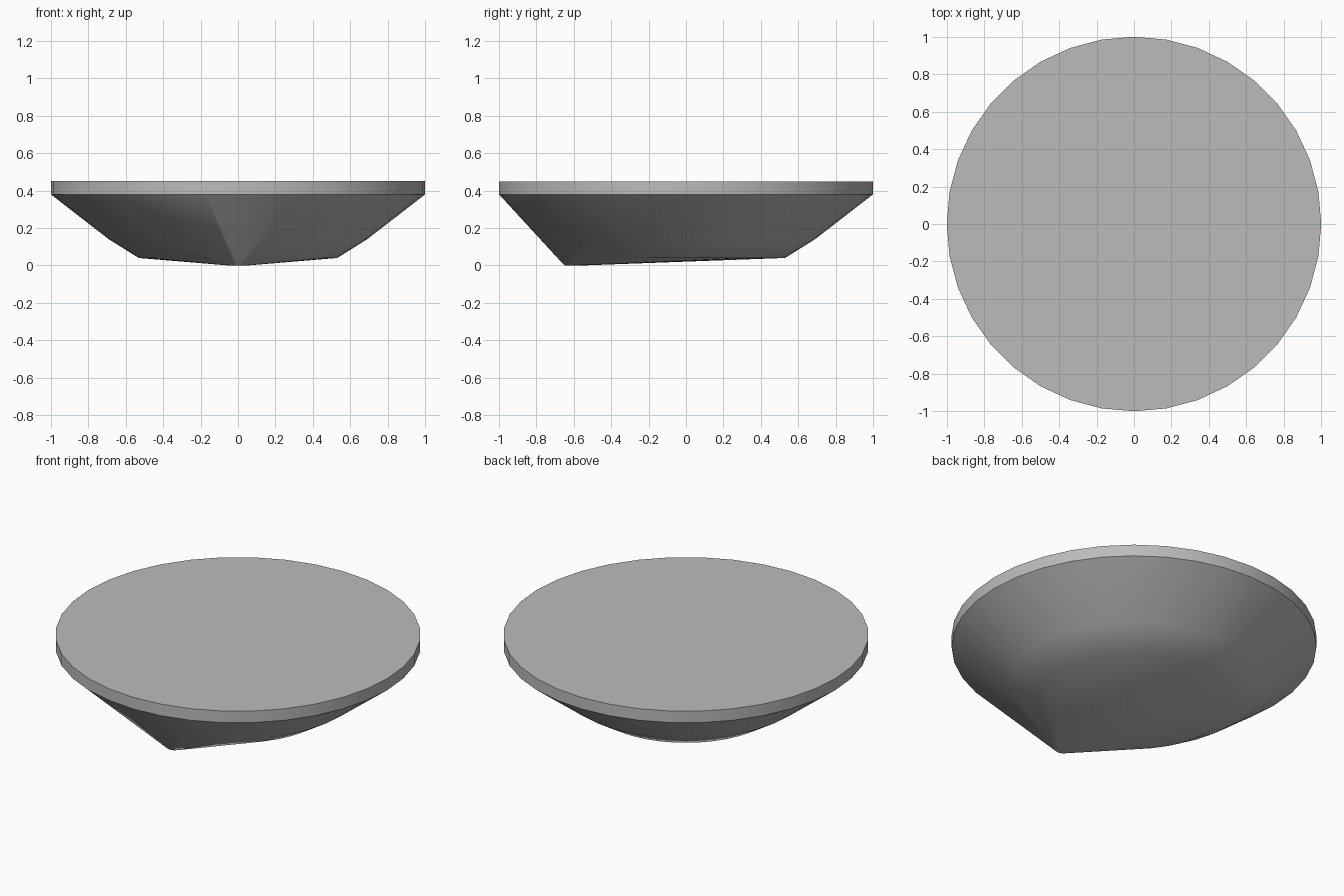
import bpy
import bmesh
from math import cos, sin, tau, radians

cube = bpy.data.objects.get("Cube")
if cube:
    bpy.data.objects.remove(cube, do_unlink=True)

grey = bpy.data.materials.new("plain grey")
grey.use_nodes = True
colour = (0.5, 0.5, 0.5, 1)
grey.diffuse_color = colour
grey.node_tree.nodes["Principled BSDF"].inputs["Base Color"].default_value = colour


def ring(bm, radius, z, y=0, sides=36):
    for i in range(sides):
        a = tau * i / sides
        bm.verts.new((radius * cos(a), y + radius * sin(a), z))


# Shallow solid bowl: rim, sloping side, base and a low round heel at the front,
# wrapped in one convex skin
bm = bmesh.new()
for radius, z in ((1, 0.45), (1, 0.38), (0.69, 0.14), (0.53, 0.04)):
    ring(bm, radius, z)
ring(bm, 0.05, 0, y=-0.60, sides=12)
hull = bmesh.ops.convex_hull(bm, input=bm.verts)
loose = {v for v in hull["geom_interior"] + hull["geom_unused"]
         if isinstance(v, bmesh.types.BMVert)}
bmesh.ops.delete(bm, geom=list(loose), context="VERTS")
bmesh.ops.dissolve_limit(bm, angle_limit=radians(0.5), verts=bm.verts, edges=bm.edges)
bmesh.ops.recalc_face_normals(bm, faces=bm.faces)

mesh = bpy.data.meshes.new("bowl_body")
bm.to_mesh(mesh)
bm.free()
mesh.materials.append(grey)
body = bpy.data.objects.new("bowl_body", mesh)
bpy.context.collection.objects.link(body)
bpy.context.view_layer.objects.active = body
body.select_set(True)
bpy.ops.object.shade_smooth_by_angle(angle=radians(40))
